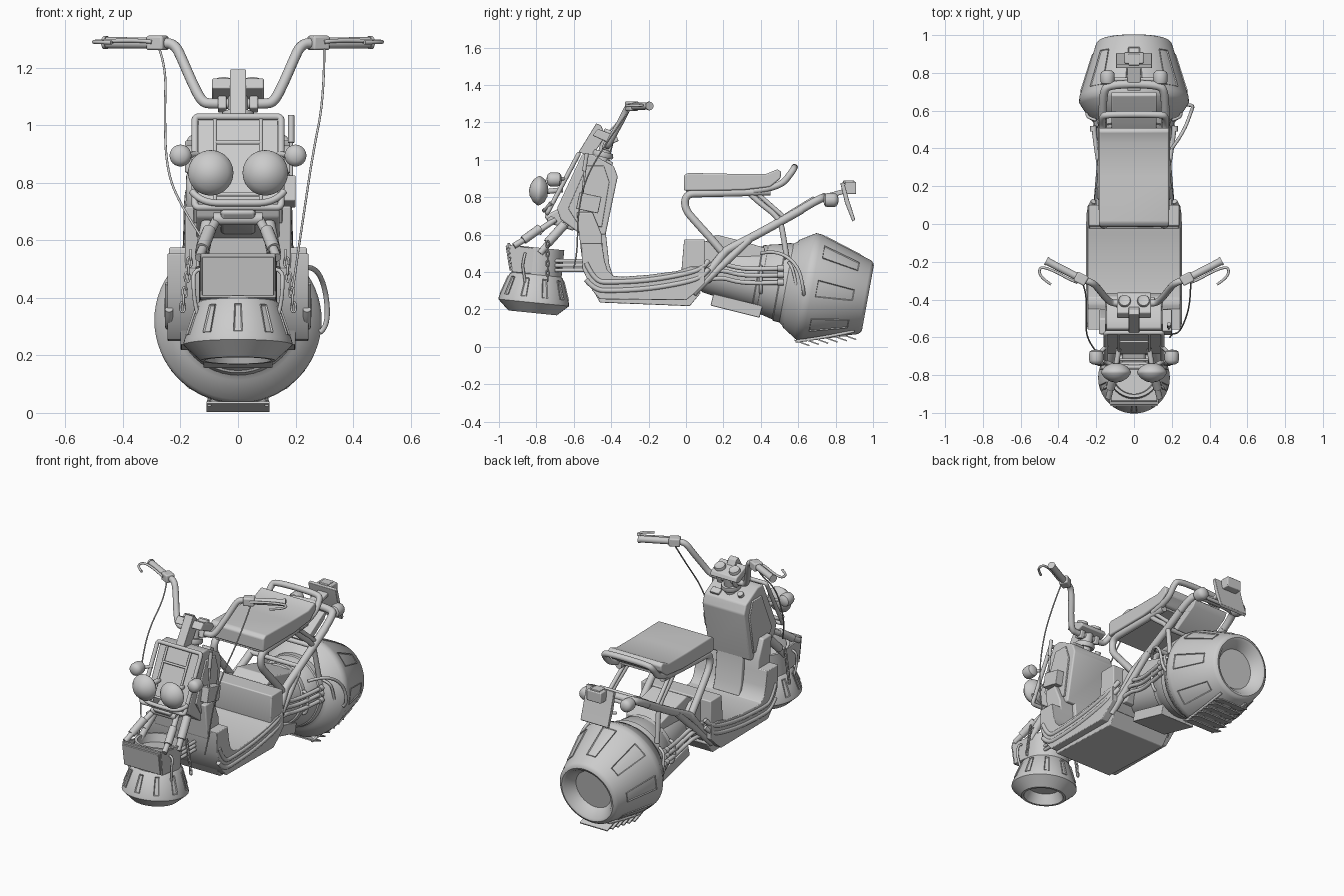
import bpy, bmesh, math
from mathutils import Vector, Matrix

def finish(name, bm, mirror=False, bevel=0):
    bmesh.ops.recalc_face_normals(bm, faces=bm.faces[:])
    me = bpy.data.meshes.new(name)
    bm.to_mesh(me); bm.free()
    ob = bpy.data.objects.new(name, me)
    bpy.context.collection.objects.link(ob)
    if bevel:
        b = ob.modifiers.new("bevel", 'BEVEL')
        b.width, b.segments, b.limit_method = bevel, 3, 'ANGLE'
    if mirror:
        ob.modifiers.new("mirror", 'MIRROR').use_mirror_merge = False
    return ob

def prism(name, pts, x0, x1, mirror=False, bevel=0):
    """(y, z) outline extruded along x"""
    bm = bmesh.new()
    f = bm.faces.new([bm.verts.new((x0, y, z)) for y, z in pts])
    r = bmesh.ops.extrude_face_region(bm, geom=[f])
    for v in r["geom"]:
        if isinstance(v, bmesh.types.BMVert): v.co.x = x1
    return finish(name, bm, mirror, bevel)

def frame(origin, axis):
    return Matrix.Translation(origin) @ Vector(axis).to_track_quat('Z', 'Y').to_matrix().to_4x4()

def lathe(name, prof, M, seg=48, mirror=False):
    """(radius, height) profile turned about the local z axis of M"""
    bm = bmesh.new()
    vs = [bm.verts.new(M @ Vector((r, 0, h))) for r, h in prof]
    es = [bm.edges.new(p) for p in zip(vs, vs[1:])]
    bmesh.ops.spin(bm, geom=vs + es, cent=M.translation, axis=M.to_3x3() @ Vector((0, 0, 1)),
                   angle=2 * math.pi, steps=seg)
    bmesh.ops.remove_doubles(bm, verts=bm.verts[:], dist=1e-5)
    return finish(name, bm, mirror)

def box(name, c, s, rx=0, mirror=False, bevel=0, rz=0):
    bm = bmesh.new()
    M = Matrix.Translation(c) @ Matrix.Rotation(math.radians(rz), 4, 'Z') @ \
        Matrix.Rotation(math.radians(rx), 4, 'X') @ Matrix.Diagonal((*s, 1))
    bmesh.ops.create_cube(bm, size=1, matrix=M)
    return finish(name, bm, mirror, bevel)

def tube(name, pts, r, mirror=False, smooth=True, cyclic=False):
    cu = bpy.data.curves.new(name, 'CURVE')
    cu.dimensions, cu.bevel_depth, cu.bevel_resolution, cu.use_fill_caps = '3D', r, 5, True
    sp = cu.splines.new('NURBS' if smooth else 'POLY')
    sp.points.add(len(pts) - 1)
    for p, co in zip(sp.points, pts): p.co = (*co, 1)
    sp.use_cyclic_u = cyclic
    if smooth:
        sp.order_u, sp.use_endpoint_u, sp.resolution_u = 3, not cyclic, 6
    tmp = bpy.data.objects.new(name, cu)
    bpy.context.collection.objects.link(tmp)
    dg = bpy.context.evaluated_depsgraph_get()
    bm = bmesh.new()
    bm.from_mesh(bpy.data.meshes.new_from_object(tmp.evaluated_get(dg)))
    bpy.data.objects.remove(tmp)
    bmesh.ops.remove_doubles(bm, verts=bm.verts[:], dist=1e-5)
    for e in bm.edges: e.smooth = True
    return finish(name, bm, mirror)

def slots(name, M, n, a, b, w0, w1, t, off=0.0):
    """framed recessed slots on a cone running from a=(r,h) to b=(r,h)"""
    bm = bmesh.new()
    for i in range(n):
        R = M @ Matrix.Rotation(2 * math.pi * (i + off) / n, 4, 'Z')
        lo, hi = [[bm.verts.new(R @ Vector((r + d, s * w, h))) for (r, h), w, s in
                   ((a, w0, -1), (a, w0, 1), (b, w1, 1), (b, w1, -1))] for d in (-0.03, t)]
        for k in range(4):
            bm.faces.new((lo[k], lo[k - 1], hi[k - 1], hi[k]))
        top = bm.faces.new(hi); bm.faces.new(lo[::-1])
        top.normal_update()
        bmesh.ops.inset_individual(bm, faces=[top], thickness=0.006, depth=-0.005)
    return finish(name, bm)

# Rear thruster barrel with its forward engine cone
RM = frame((0, 0.645, 0.322), (0, 0.983, -0.18))
lathe("rear_thruster", [(0, -.13), (.2, -.13), (.228, -.09), (.238, -.085), (.282, -.015), (.291, 0), (.289, .03),
      (.2, .315), (.188, .328), (.175, .333), (.16, .328), (.12, .27), (0, .27)], RM, 64)
lathe("engine_cone", [(0, -.56), (.12, -.56), (.13, -.54), (.168, -.27), (.178, -.265), (.18, -.24), (.185, -.235),
      (.205, -.15), (.212, -.145), (.215, -.1), (0, -.1)], RM, 48)
slots("rear_thruster_slots", RM, 8, (.281, .055), (.219, .255), .046, .03, .003)
for i in range(6):
    y = .62 + i * .05
    box("bottom_grille_slat", (0, y, .021 + .13 * (y - .62)), (.22 - .006 * i, .085, .007), -20)
tube("grille_rail", [(.1, .585, .03), (.1, .75, .05), (.09, .9, .085)], .008, True)
for z in (.45, .415, .375):
    tube("side_pipe", [(.19, .1, z - .02), (.19, .18, z), (.18, .28, z - .03), (.2, .4, z - .035), (.215, .52, z - .03)], .012, True)
    lathe("pipe_end", [(0, 0), (.017, 0), (.017, .03), (0, .03)], frame((.215, .49, z - .03), (0, 1, 0)), 16, True)
tube("cone_clip", [(.17, .4, .43), (.2, .4, .43), (.2, .4, .3), (.17, .4, .29)], .009, True)
tube("barrel_clip", [(.2, .55, .45), (.235, .56, .44), (.25, .575, .4), (.25, .59, .33)], .008, True)
tube("rear_hose", [(.2, .4, .5), (.26, .48, .52), (.305, .6, .44), (.315, .63, .3), (.285, .63, .28)], .009)
box("belly_tray", (0, .27, .22), (.24, .27, .065), -14, bevel=.004)

# Front thruster
FM = frame((0, -.785, .53), (0, -.1, -.995))
lathe("front_thruster", [(0, .05), (.11, .05), (.118, 0), (.135, 0), (.135, .145), (.142, .15), (.188, .28), (.19, .295),
      (.13, .35), (.115, .35), (.09, .29), (0, .29)], FM, 40)
slots("front_thruster_slots", FM, 10, (.149, .165), (.183, .265), .012, .016, .004, .5)
prism("front_thruster_box", [(-.955, .555), (-.93, .4), (-.82, .39), (-.82, .47), (-.935, .47), (-.94, .555)], -.13, .13, bevel=.003)
box("front_plate", (0, -.949, .475), (.25, .01, .135), 9, bevel=.003)
prism("thruster_box_side", [(-.945, .545), (-.93, .4), (-.8, .39), (-.8, .525)], .12, .132, True, .003)
# Fork yoke and arms
tube("fork_crossbar", [(-.085, -.72, .675), (.085, -.72, .675)], .022, smooth=False)
tube("front_fork_arm", [(.07, -.7, .68), (.1, -.77, .63), (.135, -.92, .54)], .016, True)
tube("fork_arm_sleeve", [(.1, -.78, .635), (.125, -.87, .57)], .023, True, False)
tube("rear_fork_arm", [(.085, -.6, .69), (.11, -.66, .65), (.13, -.78, .5)], .018, True)
tube("fork_arm_damper", [(.105, -.65, .655), (.125, -.74, .555)], .025, True, False)
prism("fork_bridge", [(-.76, .7), (-.73, .66), (-.6, .62), (-.56, .68), (-.6, .75), (-.68, .74)], -.06, .06, bevel=.012)
for z in (.41, .435, .46):
    tube("rear_link", [(.09, -.7, z), (.09, -.53, z)], .01, True, False)
tube("front_hose", [(.12, -.86, .5), (.155, -.86, .5), (.155, -.875, .44), (.15, -.865, .38), (.14, -.86, .34)], .007, True)
for i in range(8):
    z = .55 - i * .026
    c = Vector((.165 + .004 * i, -.74, z))
    u = Vector((.008, 0, 0)) if i % 2 else Vector((0, .008, 0))
    d = Vector((0, 0, .017))
    tube("chain_link", [c + u + d, c + u - d, c - u - d, c - u + d], .004, True, cyclic=True)

# Floor pan, leg shield, belly and rear body
prism("floor_and_leg_shield", [(-.56, .555), (-.555, .42), (-.5, .3), (-.46, .255), (.0, .25), (.05, .29), (.1, .34), (.1, .43),
      (.03, .43), (-.05, .405), (-.2, .385), (-.34, .375), (-.39, .38), (-.42, .41), (-.435, .46), (-.45, .555)], -.245, .245, bevel=.004)
prism("upper_leg_shield", [(-.585, .72), (-.56, .5), (-.44, .4), (-.45, .6), (-.5, .72)], -.185, .185, bevel=.008)
prism("shield_spine", [(-.5, .7), (-.48, .4), (-.39, .38), (-.41, .44), (-.43, .62), (-.43, .7)], -.09, .09, bevel=.006)
prism("belly", [(-.49, .29), (-.46, .237), (.02, .218), (.08, .29)], -.2, .2, bevel=.004)
prism("rear_body", [(-.025, .4), (-.01, .575), (.1, .575), (.1, .34), (.0, .34)], -.24, .24, bevel=.006)
prism("rear_body_fairing", [(.08, .57), (.15, .555), (.2, .5), (.2, .42), (.13, .34), (.08, .34)], -.17, .17, bevel=.006)
prism("under_seat_box", [(.1, .56), (.16, .6), (.3, .565), (.42, .53), (.42, .46), (.1, .46)], -.12, .12, bevel=.006)
for d in (0, .045):
    tube("side_strake", [(.24, -.535, .45 - d * 2), (.24, -.49, .35 - d), (.24, -.4, .345 - d), (.24, -.2, .355 - d),
         (.24, .0, .39 - d), (.235, .09, .42 - d), (.215, .12, .46 - d)], .014, True)

# Steering cowl with side boxes
prism("steering_cowl", [(-.555, 1.03), (-.5, 1.03), (-.385, .965), (-.365, .91), (-.43, .6), (-.56, .6), (-.67, .68), (-.69, .74)],
      -.145, .145, bevel=.008)
prism("cowl_side_panel", [(-.53, .97), (-.44, .97), (-.41, .88), (-.45, .64), (-.58, .66), (-.63, .74)], .135, .154, True, .004)
box("side_switch_box", (.175, -.52, .77), (.05, .12, .09), -12, bevel=.004)
tube("side_stick", [(.185, -.56, .75), (.185, -.54, .95)], .006, smooth=False)
tube("side_stick_grip", [(.185, -.545, .94), (.185, -.53, 1.035)], .011, smooth=False)
lathe("cowl_knob", [(0, 0), (.018, 0), (.018, .02), (0, .02)], frame((-.08, -.43, .99), (0, .5, .86)), 16)
box("cowl_latch", (.08, -.41, .985), (.06, .04, .02), -30, bevel=.004)

# Tubular rack on the nose (point at height z lies on the tilted front plane)
P = lambda x, z: (x, -.575 - (1.03 - z) * .53, z)
tube("nose_rack", [P(-.12, .715), P(.12, .715), P(.15, .715), P(.15, .745), P(.15, 1.0), P(.15, 1.03), P(.12, 1.03),
     P(-.12, 1.03), P(-.15, 1.03), P(-.15, 1.0), P(-.15, .745), P(-.15, .715)], .012, cyclic=True)
for z in (.76, .94):
    tube("rack_bar", [P(-.08, z), P(.08, z)], .007, smooth=False)
tube("rack_upright", [P(.08, .73), P(.08, 1.02)], .007, True, False)
tube("lower_lamp_bar", [(-.16, -.72, .77), (-.13, -.75, .73), (0, -.76, .73), (.13, -.75, .73), (.16, -.72, .77)], .012)
# Headlamps and front indicators
lathe("headlamp", [(0, .055), (.03, .049), (.06, .031), (.077, .008), (.079, 0), (.076, -.008), (.06, -.03), (.03, -.045),
      (0, -.048)], frame((.095, -.785, .835), (0, -1, .05)), 36, True)
tube("headlamp_stem", [(.095, -.75, .83), (.08, -.66, .84)], .014, True, False)
lamp = [(0, -.04), (.022, -.038), (.034, -.03), (.038, -.015), (.038, .015), (.034, .028), (.02, .038), (0, .041)]
lathe("front_indicator", lamp, frame((.2, -.705, .895), (0, -1, 0)), 24, True)
tube("indicator_stem", [(.2, -.7, .895), (.14, -.64, .9)], .01, True, False)

# Steering head, instruments and handlebar
prism("head_spine", [(-.575, 1.04), (-.48, 1.195), (-.455, 1.185), (-.43, 1.13), (-.5, 1.02)], -.028, .028, bevel=.003)
prism("instrument_pod", [(-.5, 1.13), (-.47, 1.165), (-.37, 1.125), (-.36, 1.1), (-.4, 1.085)], -.09, .09, bevel=.006)
lathe("dial", [(0, .014), (.022, .014), (.03, .018), (.033, .01), (.033, -.01), (0, -.01)], frame((.05, -.41, 1.14), (0, .37, .93)), 24, True)
tube("steering_neck", [(0, -.45, .98), (0, -.42, 1.1)], .035, smooth=False)
lathe("neck_collar", [(0, 0), (.055, 0), (.06, .012), (.055, .03), (0, .03)], frame((0, -.45, 1.015), (0, .25, .97)), 24)
box("bar_clamp", (.055, -.42, 1.075), (.03, .05, .05), -20, True, .006)
tube("handlebar", [(0, -.42, 1.075), (.09, -.42, 1.075), (.125, -.415, 1.08), (.16, -.38, 1.15), (.19, -.34, 1.22),
     (.22, -.31, 1.285), (.27, -.295, 1.286), (.33, -.265, 1.286)], .018, True)
tube("hand_grip", [(.3, -.28, 1.286), (.465, -.195, 1.288)], .02, True, False)
lathe("grip_end", [(0, 0), (.023, 0), (.023, .012), (0, .012)], frame((.455, -.2, 1.288), (.88, .46, 0)), 20, True)
box("switch_housing", (.28, -.29, 1.287), (.065, .055, .05), 0, True, .008, 27)
tube("brake_lever", [(.3, -.31, 1.29), (.33, -.3, 1.295), (.42, -.25, 1.295), (.49, -.225, 1.292), (.505, -.25, 1.29), (.485, -.29, 1.29),
     (.44, -.32, 1.288)], .007, True)
# Control cables
tube("left_cable", [(-.275, -.31, 1.27), (-.25, -.36, 1.2), (-.255, -.52, 1.05), (-.25, -.6, .85), (-.2, -.68, .72), (-.12, -.78, .6)], .004)
tube("right_cable", [(.3, -.3, 1.27), (.3, -.42, 1.1), (.26, -.54, .9), (.23, -.58, .7), (.2, -.58, .5), (.19, -.6, .42)], .004)

# Seat with pan
prism("seat", [(-.012, .835), (-.012, .915), (.01, .93), (.25, .925), (.43, .925), (.49, .95), (.51, .935), (.505, .9), (.45, .855),
      (.3, .838)], -.185, .185, bevel=.008)
prism("seat_pan", [(.0, .82), (.0, .84), (.44, .85), (.44, .835)], -.165, .165, bevel=.003)
# Tube frame under and behind the seat
tube("seat_hoop", [(.15, .45, .83), (.16, .1, .82), (.16, .0, .82), (.16, -.01, .74), (.165, .06, .66), (.17, .16, .55), (.17, .2, .5)], .021, True)
tube("main_rail", [(.2, .035, .285), (.18, .2, .5), (.17, .22, .52), (.168, .4, .61), (.165, .62, .735)], .023, True)
tube("main_rail_tail_loop", [(-.165, .6, .725), (-.165, .7, .785), (-.13, .74, .8), (.13, .74, .8), (.165, .7, .785), (.165, .6, .725)], .022)
tube("lower_brace", [(.2, .04, .29), (.175, .34, .575)], .02, True, False)
tube("seat_strut", [(.15, .33, .83), (.155, .38, .78), (.165, .5, .69), (.17, .52, .6), (.18, .54, .47)], .015, True)
tube("rear_seat_strut", [(.15, .37, .83), (.16, .45, .76), (.165, .54, .68)], .012, True)
tube("grab_rail", [(-.16, .36, .835), (-.165, .5, .85), (-.17, .57, .94), (-.14, .58, .96), (.14, .58, .96), (.17, .57, .94),
     (.165, .5, .85), (.16, .36, .835)], .018)
for y, z in ((.36, .6), (.5, .67)):
    tube("frame_crossbar", [(-.165, y, z), (.165, y, z)], .014, smooth=False)
prism("tail_panel", [(.5, .69), (.54, .72), (.68, .805), (.7, .79), (.68, .755), (.53, .66)], -.12, .12, bevel=.005)

# Tail lamps and plate
box("tail_bracket", (0, .785, .815), (.07, .16, .025), 15, bevel=.006)
prism("rear_plate", [(.825, .875), (.845, .88), (.87, .79), (.905, .68), (.89, .67), (.85, .77)], -.095, .095, bevel=.003)
box("tail_lamp", (0, .88, .85), (.1, .06, .065), bevel=.005)
box("tail_lamp_hood", (0, .87, .88), (.06, .06, .02), bevel=.004)
lathe("rear_indicator", lamp, frame((.14, .775, .785), (0, 1, 0)), 24, True)
tube("rear_indicator_stem", [(0, .765, .785), (.14, .765, .785)], .011, True, False)

# Smooth shading with sharp edges kept
for ob in bpy.context.scene.objects:
    ob.select_set(ob.type == 'MESH')
    bpy.context.view_layer.objects.active = ob
bpy.ops.object.shade_smooth_by_angle(angle=math.radians(38))
